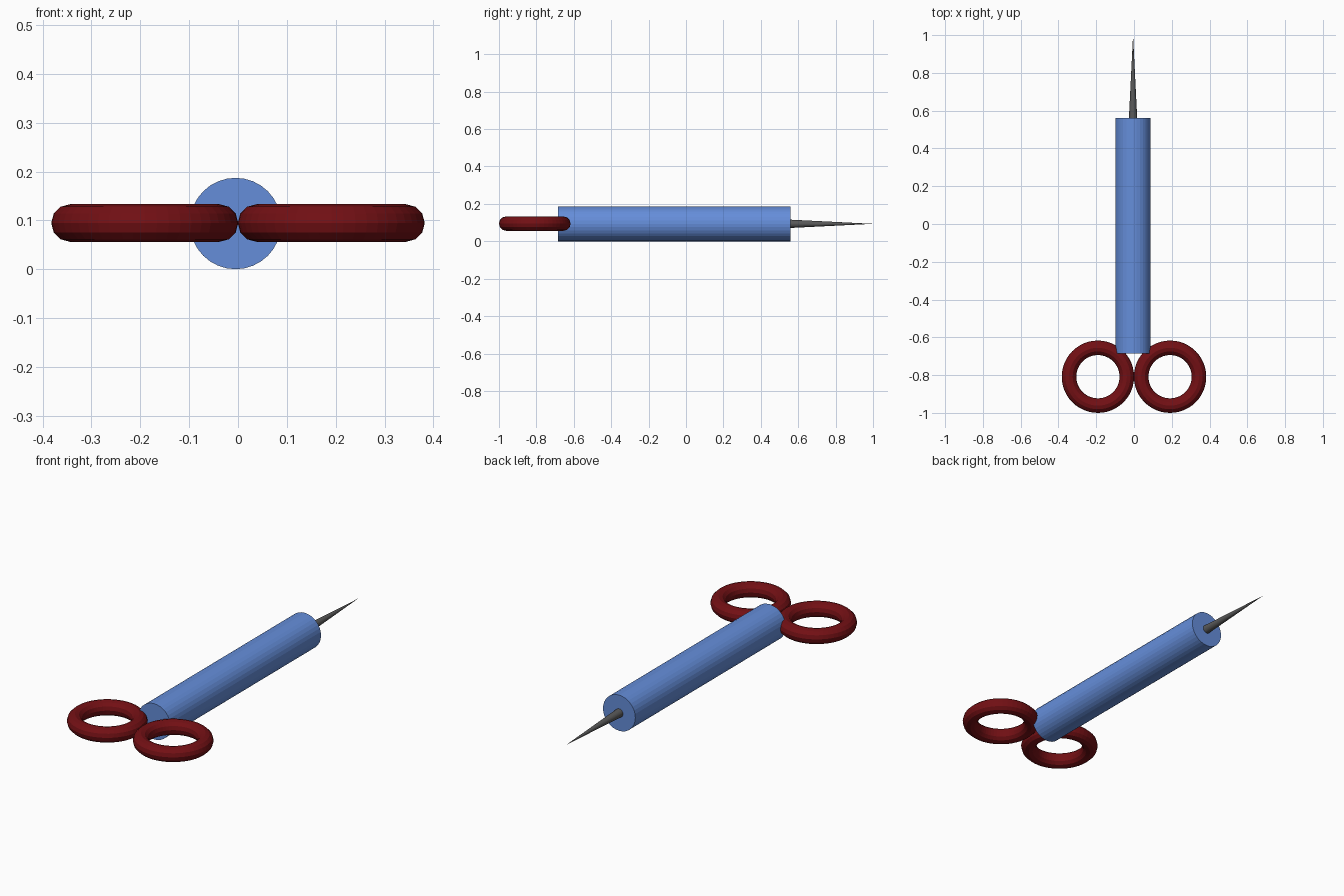
import bpy
from math import radians

if "Cube" in bpy.data.objects:
    bpy.data.objects.remove(bpy.data.objects["Cube"])

Z = 0.0935          # height of the common axis
X = -0.005          # axis of barrel and needle


def paint(obj, name, color):
    mat = bpy.data.materials.get(name) or bpy.data.materials.new(name)
    mat.diffuse_color = color
    mat.use_nodes = True
    mat.node_tree.nodes["Principled BSDF"].inputs["Base Color"].default_value = mat.diffuse_color
    obj.data.materials.append(mat)


def rod(name, r1, r2, y0, y1):
    """Cylinder or cone lying along +y."""
    bpy.ops.mesh.primitive_cone_add(
        vertices=32, radius1=r1, radius2=r2, depth=y1 - y0,
        location=(X, (y0 + y1) / 2, Z), rotation=(radians(-90), 0, 0))
    obj = bpy.context.object
    obj.name = name
    return obj


# Barrel
barrel = rod("barrel", 0.0935, 0.0935, -0.685, 0.56)
paint(barrel, "blue", (0.13, 0.27, 0.70, 1))

# Needle, seated slightly inside the barrel
needle = rod("needle", 0.0235, 0.0, 0.53, 1.0)
paint(needle, "dark_grey", (0.1, 0.1, 0.1, 1))

# Finger rings
for side, sx in (("left", -1), ("right", 1)):
    bpy.ops.mesh.primitive_torus_add(
        major_segments=48, minor_segments=12,
        major_radius=0.153, minor_radius=0.0385,
        location=(sx * 0.191, -0.8085, 0.0945))
    ring = bpy.context.object
    ring.name = side + "_finger_ring"
    paint(ring, "dark_red", (0.17, 0.005, 0.007, 1))
